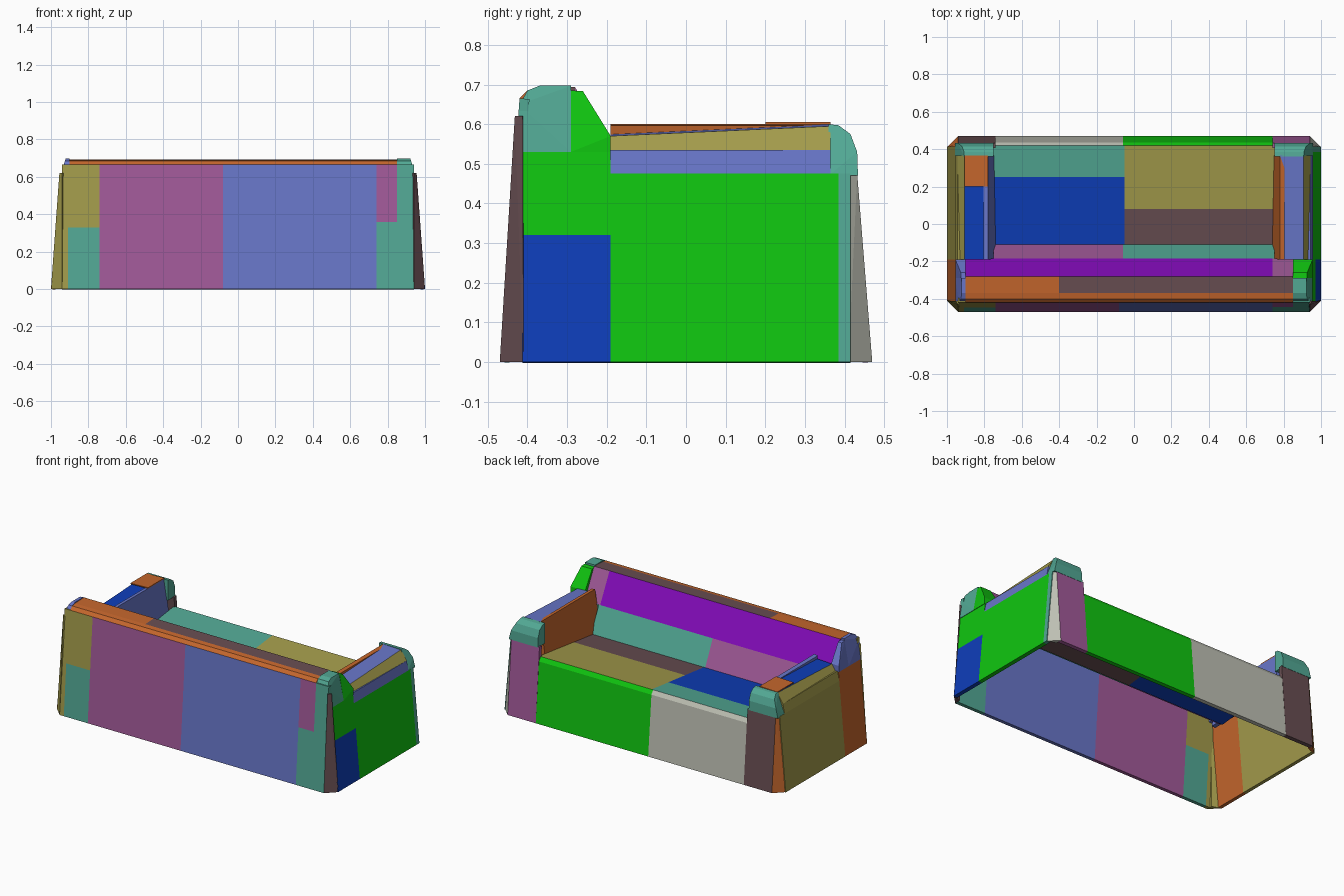
import bpy
import bmesh
from mathutils import Vector

cube = bpy.data.objects.get("Cube")
if cube:
    bpy.data.objects.remove(cube, do_unlink=True)


def linear(c):
    c /= 255
    return c / 12.92 if c < 0.04 else ((c + 0.055) / 1.055) ** 2.4


def material(name, *rgb):
    mat = bpy.data.materials.new(name)
    mat.use_nodes = True
    colour = (*[linear(c) for c in rgb], 1)
    mat.diffuse_color = colour
    mat.node_tree.nodes["Principled BSDF"].inputs["Base Color"].default_value = colour
    return mat


olive = material("olive", 163, 155, 75)
pink = material("pink", 162, 90, 153)
lavender = material("lavender", 104, 118, 200)
teal = material("teal", 82, 168, 148)
brown = material("brown", 104, 78, 82)
green = material("green", 16, 198, 16)
blue = material("blue", 14, 62, 186)
purple = material("purple", 134, 12, 190)
orange = material("orange", 196, 102, 44)
grey = material("pale grey", 190, 192, 180)


def hull(name, mat, points):
    """Convex solid around a few points."""
    bm = bmesh.new()
    for p in points:
        bm.verts.new(p)
    result = bmesh.ops.convex_hull(bm, input=bm.verts)
    spare = {g for g in result["geom_interior"] + result["geom_unused"]
             if isinstance(g, bmesh.types.BMVert)}
    bmesh.ops.delete(bm, geom=list(spare), context="VERTS")
    bmesh.ops.dissolve_limit(bm, angle_limit=0.01, verts=bm.verts, edges=bm.edges)
    bmesh.ops.recalc_face_normals(bm, faces=bm.faces)
    mesh = bpy.data.meshes.new(name)
    bm.to_mesh(mesh)
    bm.free()
    mesh.materials.append(mat)
    obj = bpy.data.objects.new(name, mesh)
    bpy.context.collection.objects.link(obj)


def section(p, q, thick):
    """Four-sided section of a thin panel lying inside the line p to q."""
    p, q = Vector(p), Vector(q)
    d = (q - p).normalized()
    inward = Vector((d.y, -d.x)) * thick
    return [p, q, q + inward, p + inward]


def strip_x(name, mat, x0, x1, p, q, thick=0.025):
    """Panel running along x; p and q are (y, z)."""
    hull(name, mat, [(x, y, z) for x in (x0, x1) for y, z in section(p, q, thick)])


def strip_y(name, mat, side, y0, y1, p, q, sag=0, thick=0.025):
    """Panel running along y; p and q are (x, z), mirrored by side."""
    hull(name, mat, [(-side * x, y, z - (sag if y == y0 else 0))
                     for y in (y0, y1) for x, z in section(p, q, thick)])


def between(a, b, z):
    """Point at height z on the line a to b."""
    t = (z - a[1]) / (b[1] - a[1])
    return (a[0] + (b[0] - a[0]) * t, z)


# Rear shell, split into coloured panels
foot, shoulder = (-0.47, 0), (-0.42, 0.665)
for name, mat, x0, x1, z0, z1 in [
    ("rear_panel_right", pink, -0.74, -0.08, 0, 0.665),
    ("rear_panel_left", lavender, -0.08, 0.74, 0, 0.665),
    ("rear_end_right_low", teal, -0.91, -0.74, 0, 0.33),
    ("rear_end_right_high", olive, -0.91, -0.74, 0.33, 0.665),
    ("rear_edge_right", olive, -0.94, -0.91, 0, 0.665),
    ("rear_end_left_low", teal, 0.74, 0.85, 0, 0.36),
    ("rear_end_left_high", pink, 0.74, 0.85, 0.36, 0.665),
    ("rear_edge_left", teal, 0.85, 0.94, 0, 0.665),
]:
    strip_x(name, mat, x0, x1, between(foot, shoulder, z0), between(foot, shoulder, z1))

# Backrest top rail and cushion
rail = [shoulder, (-0.4, 0.685), (-0.37, 0.69), (-0.28, 0.694), (-0.185, 0.51), (-0.11, 0.35)]
strip_x("rail_bevel", orange, -0.9, 0.85, rail[0], rail[1])
strip_x("rail_edge", orange, -0.9, 0.85, rail[1], rail[2])
strip_x("rail_top_right", orange, -0.9, -0.4, rail[2], rail[3])
strip_x("rail_top_left", brown, -0.4, 0.85, rail[2], rail[3])
strip_x("back_cushion", purple, -0.9, 0.74, rail[3], rail[4])
strip_x("back_cushion_end", pink, 0.74, 0.85, rail[3], rail[4])
strip_x("lower_back_right", pink, -0.75, -0.06, rail[4], rail[5])
strip_x("lower_back_left", teal, -0.06, 0.75, rail[4], rail[5])

# Seat panels
seat_back, seat_front = Vector(rail[5]), Vector((0.42, 0.41))
for name, mat, x0, x1, y0, y1 in [
    ("seat_right_back", blue, -0.75, -0.05, -0.11, 0.25),
    ("seat_right_front", teal, -0.75, -0.05, 0.25, 0.42),
    ("seat_left_back", brown, -0.05, 0.75, -0.11, 0.08),
    ("seat_left_front", olive, -0.05, 0.75, 0.08, 0.42),
]:
    ends = [seat_back.lerp(seat_front, (y + 0.11) / 0.53) for y in (y0, y1)]
    strip_x(name, mat, x0, x1, *ends)

# Panels below the front of the seat
for name, mat, x0, x1 in [("apron_right", grey, -0.74, -0.06), ("apron_left", green, -0.06, 0.74)]:
    strip_x(name + "_roll", mat, x0, x1, seat_front, (0.437, 0.385))
    strip_x(name, mat, x0, x1, (0.437, 0.385), (0.47, 0))

# Arms: outside, shoulder, bevel, top, inside
base, side_top = (-1, 0), (-0.957, 0.475)
arm = [base, side_top, (-0.945, 0.535), (-0.905, 0.595), (-0.78, 0.6), (-0.74, 0.35)]
for label, side, colours in [
    ("left", 1, (green, lavender, olive, lavender, orange)),
    ("right", -1, (olive, olive, olive, blue, lavender)),
]:
    for i, part in enumerate(("outside", "shoulder", "bevel", "top", "inside")):
        strip_y(f"arm_{part}_{label}", colours[i], side, -0.19, 0.385 if i == 0 else 0.365,
                arm[i], arm[i + 1], 0.025 if i in (2, 3) else 0)

    # Front post and cap of the arm
    post = pink if side > 0 else brown
    strip_x("arm_post_" + label, post, side * 0.74, side * 0.94, (0.432, 0.475), (0.47, 0))
    strip_y("arm_post_side_" + label, teal if side > 0 else olive, side, 0.385, 0.415, base, side_top)
    cap = [(0.36, 0.47), (0.36, 0.6), (0.385, 0.597), (0.415, 0.575), (0.432, 0.53), (0.434, 0.47)]
    hull("arm_cap_" + label, teal,
         [(side * x, y, z) for y, z in cap
          for x in (0.75, 0.957 - max(0, z - 0.5) * 0.5)])

    # Chamfered corner posts
    for where, sy, top, mat in [
        ("rear", -1, 0.62, brown if side > 0 else olive),
        ("front", 1, 0.475, grey if side > 0 else orange),
    ]:
        low = [(0.94, 0.47), (1, 0.41), (0.94, 0.43)]
        high = [(0.94, 0.432), (0.955, 0.412), (0.925, 0.41)]
        hull(f"corner_{where}_{label}", mat,
             [(side * x, sy * y, z) for pts, z in ((low, 0), (high, top)) for x, y in pts])

    # Rounded ends of the backrest
    inner = 0.85 if side > 0 else 0.9
    ends = {
        "rear": [(-0.42, 0.53), (-0.42, 0.65), (-0.4, 0.685), (-0.37, 0.697), (-0.29, 0.697), (-0.29, 0.53)],
        "front": [(-0.29, 0.53), (-0.29, 0.685), (-0.26, 0.683), (-0.19, 0.57), (-0.19, 0.53)],
    }
    for where, profile in ends.items():
        mat = lavender if side < 0 else teal if where == "rear" else green
        hull(f"back_end_{where}_{label}", mat,
             [(side * x, y, z) for y, z in profile
              for x in (inner, 0.955 - max(0, z - 0.6) * 0.35)])

# Side panels behind the arms
tall = between(base, side_top, 0.54)
split = between(base, side_top, 0.32)
strip_y("back_side_left_low", blue, 1, -0.412, -0.19, base, split)
strip_y("back_side_left_high", green, 1, -0.412, -0.19, split, tall)
strip_y("back_side_right", orange, -1, -0.412, -0.19, base, tall)

# Front patch on the right arm top
strip_y("arm_top_patch", orange, -1, 0.2, 0.365, (-0.905, 0.601), (-0.78, 0.605), thick=0.006)
